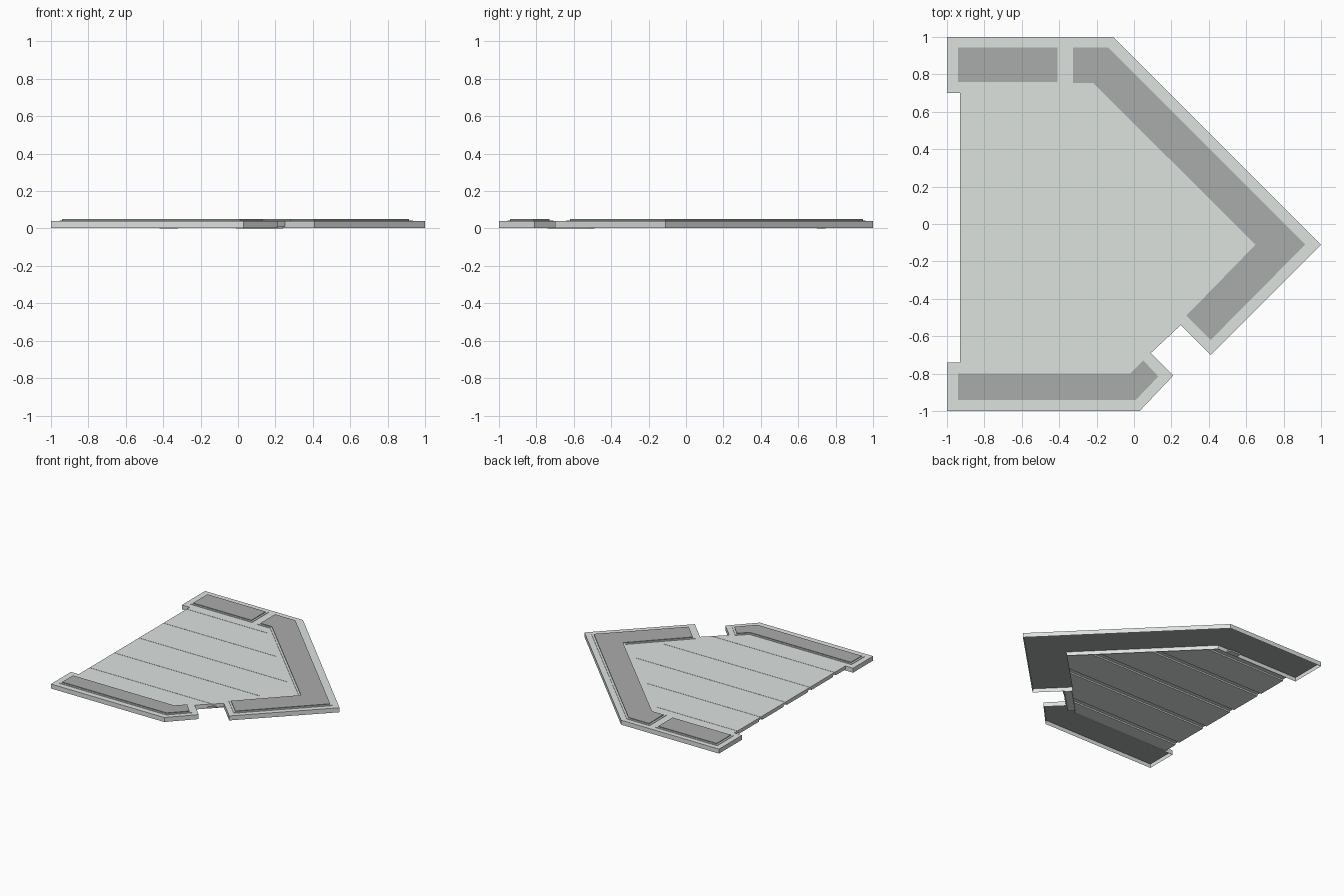
import bpy, bmesh
from mathutils import Vector

if "Cube" in bpy.data.objects:
    bpy.data.objects.remove(bpy.data.objects["Cube"])


def material(name, rgb):
    m = bpy.data.materials.new(name)
    m.diffuse_color = (*rgb, 1)
    m.use_nodes = True
    m.node_tree.nodes["Principled BSDF"].inputs["Base Color"].default_value = m.diffuse_color
    return m


LIGHT = material("light_grey", (0.72, 0.76, 0.74))
DARK = material("dark_grey", (0.40, 0.41, 0.405))


def grow(pts, d):
    """Offset a counter-clockwise outline outward by d."""
    out = []
    for i, p in enumerate(pts):
        p, a, b = Vector(p), Vector(pts[i - 1]), Vector(pts[(i + 1) % len(pts)])
        e1, e2 = (p - a).normalized(), (b - p).normalized()
        n1, n2 = Vector((e1.y, -e1.x)), Vector((e2.y, -e2.x))
        out.append(p + (n1 + n2) * d / (1 + n1.dot(n2)))
    return out


def prism(name, pts, z0, z1, mat, band=None, recess=None):
    """Extruded outline; band keeps a y range, recess hollows the underside."""
    bm = bmesh.new()
    bm.faces.new([bm.verts.new((p[0], p[1], z0)) for p in pts])
    if band:
        for y, s in ((band[0], -1), (band[1], 1)):
            bmesh.ops.bisect_plane(bm, geom=bm.verts[:] + bm.edges[:] + bm.faces[:],
                                   plane_co=(0, y, 0), plane_no=(0, s, 0),
                                   clear_outer=True)
    ext = bmesh.ops.extrude_face_region(bm, geom=bm.faces[:], use_keep_orig=True)
    bmesh.ops.translate(bm, vec=(0, 0, z1 - z0),
                        verts=[g for g in ext["geom"] if isinstance(g, bmesh.types.BMVert)])
    bmesh.ops.recalc_face_normals(bm, faces=bm.faces[:])
    if recess:
        under = [f for f in bm.faces if f.normal.z < -0.9]
        bmesh.ops.inset_region(bm, faces=under, thickness=0.005)
        for f in under:
            f.material_index = 1
        bmesh.ops.translate(bm, vec=(0, 0, recess),
                            verts=list({v for f in under for v in f.verts}))
    me = bpy.data.meshes.new(name)
    bm.to_mesh(me)
    bm.free()
    me.materials.append(mat)
    me.materials.append(DARK)
    ob = bpy.data.objects.new(name, me)
    bpy.context.collection.objects.link(ob)
    return ob


# Wall bases: hollow underneath, open on the left side and at the notch
long_wall = [(-1, 0.70), (-0.24, 0.70), (0.57, -0.11), (0.195, -0.485),
             (0.41, -0.70), (1, -0.11), (-0.11, 1), (-1, 1)]
short_wall = [(-1, -1), (0.03, -1), (0.21, -0.81), (0.05, -0.65),
              (-0.04, -0.74), (-1, -0.74)]
prism("long_wall_base", long_wall, 0.003, 0.04, LIGHT, recess=0.03)
prism("short_wall_base", short_wall, 0.003, 0.04, LIGHT, recess=0.03)

# Raised wall tops: a light step carrying a dark pad
pads = {
    "corner_wall": [(-0.325, 0.76), (-0.325, 0.755), (-0.22, 0.755), (0.65, -0.11),
                    (0.28, -0.49), (0.41, -0.62), (0.915, -0.11), (-0.14, 0.945),
                    (-0.325, 0.945)],
    "back_wall": [(-0.94, 0.76), (-0.41, 0.76), (-0.41, 0.945), (-0.94, 0.945)],
    "front_wall": [(-0.94, -0.94), (0.01, -0.94), (0.13, -0.815), (0.05, -0.73),
                   (-0.02, -0.80), (-0.94, -0.80)],
}
pads["corner_wall"].pop(0)
for name, pts in pads.items():
    prism(name + "_step", grow(pts, 0.015), 0.039, 0.044, LIGHT)
    prism(name + "_pad", pts, 0.043, 0.05, DARK)

# Floor: top boards with hairline seams over planks with wider grooves below
floor = [(-0.93, -0.74), (-0.04, -0.74), (0.05, -0.65), (0.09, -0.69), (0.25, -0.54),
         (0.195, -0.485), (0.57, -0.11), (-0.24, 0.70), (-0.93, 0.70)]
prism("floor_core", floor, 0.022, 0.037, LIGHT)
seams = [-0.76, -0.60, -0.28, 0.04, 0.36, 0.66, 0.72]
for i, (a, b) in enumerate(zip(seams, seams[1:])):
    prism(f"floor_board_{i}", floor, 0.037, 0.04, LIGHT, band=(a + 0.0015, b - 0.0015))
    g0 = 0 if i == 0 else 0.022
    g1 = 0 if i == 5 else 0.022
    if b - a > 0.07:
        prism(f"floor_under_plank_{i}", floor, 0.01, 0.022, LIGHT, band=(a + g0, b - g1))

# Thin threshold strips below the wall gap and the notch
prism("gap_threshold", [(-0.42, 0.70), (-0.32, 0.70), (-0.32, 0.745), (-0.42, 0.745)],
      0, 0.012, LIGHT)
prism("notch_threshold", [(0.03, -0.74), (0.09, -0.68), (0.24, -0.53), (0.20, -0.49),
                          (-0.01, -0.70)], 0, 0.012, LIGHT)
